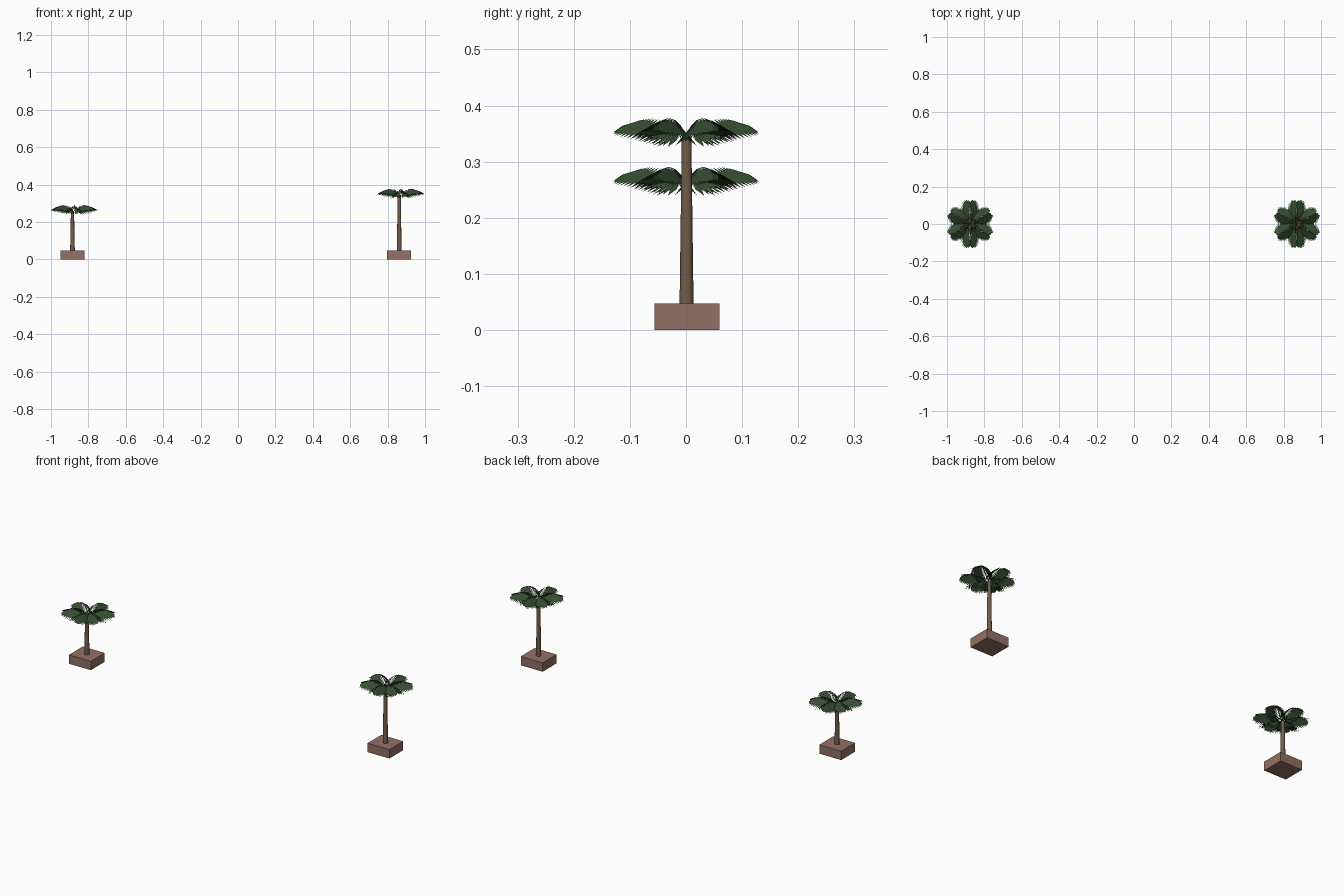
import bpy, bmesh, math
from mathutils import Vector, Matrix

if "Cube" in bpy.data.objects:
    bpy.data.objects.remove(bpy.data.objects["Cube"])


def material(name, rgb):
    m = bpy.data.materials.new(name)
    m.diffuse_color = (*rgb, 1)
    m.use_nodes = True
    m.node_tree.nodes["Principled BSDF"].inputs["Base Color"].default_value = m.diffuse_color
    return m


BRICK = material("brick", (0.29, 0.165, 0.13))
BARK = material("bark", (0.17, 0.11, 0.065))
LEAF = material("leaf", (0.035, 0.075, 0.03))


def finish(bm, name, mat):
    me = bpy.data.meshes.new(name)
    bm.to_mesh(me)
    bm.free()
    me.materials.append(mat)
    ob = bpy.data.objects.new(name, me)
    bpy.context.collection.objects.link(ob)
    return ob


def spine(t):
    # arching midrib: out along x, up, then slightly down
    return Vector((0.002 + 0.1 * t, 0, 0.098 * t - 0.082 * t * t))


def add_face(bm, matrix, pts):
    bm.faces.new([bm.verts.new(matrix @ p) for p in pts])


def add_frond(bm, matrix, count=20):
    # pointed leaflets sweep forward and droop on both sides of the midrib
    for i in range(count):
        t = 0.08 + 0.92 * i / (count - 1)
        base = spine(t)
        length = 0.03 + 0.04 * math.sin(math.pi * min(1, t * 0.85 + 0.08))
        if t > 0.75:
            length *= 1 - 1.2 * (t - 0.75)
        sweep = math.radians(66 - 48 * t)
        for side in (-1, 1):
            d = Vector((math.cos(sweep), side * math.sin(sweep), -0.62 + 0.22 * t))
            # each blade is twisted so its forward edge is raised
            w = Vector((-math.sin(sweep), side * math.cos(sweep), -0.6)) * 0.005
            mid = base + d * length * 0.5
            tip = base + d * length
            add_face(bm, matrix, [base, mid + w, tip, mid - w])
    # thin midrib strip
    for i in range(5):
        a, b = spine(i / 5), spine((i + 1) / 5)
        w = Vector((0, 0.002, 0))
        add_face(bm, matrix, (a - w, b - w, b + w, a + w))


def palm(prefix, x, top):
    # square planter block
    bm = bmesh.new()
    bmesh.ops.create_cube(bm, size=1, matrix=Matrix.Translation((x, 0.002, 0.0235))
                          @ Matrix.Diagonal((0.128, 0.116, 0.047, 1)))
    finish(bm, prefix + "_planter", BRICK)

    # tapered trunk
    bm = bmesh.new()
    base = 0.045
    bmesh.ops.create_cone(bm, cap_ends=True, segments=12, radius1=0.0125, radius2=0.0085,
                          depth=top - base,
                          matrix=Matrix.Translation((x + 0.001, 0.001, (top + base) / 2)))
    ob = finish(bm, prefix + "_trunk", BARK)
    for p in ob.data.polygons:
        p.use_smooth = len(p.vertices) == 4

    # crown of six broad fronds, set slightly off the trunk axis
    bm = bmesh.new()
    for k in range(6):
        add_frond(bm, Matrix.Translation((x + 0.01, 0, top + 0.003))
                  @ Matrix.Rotation(math.radians(30 + 60 * k), 4, 'Z'))
    finish(bm, prefix + "_crown", LEAF)


palm("short_palm", -0.886, 0.258)
palm("tall_palm", 0.861, 0.345)
